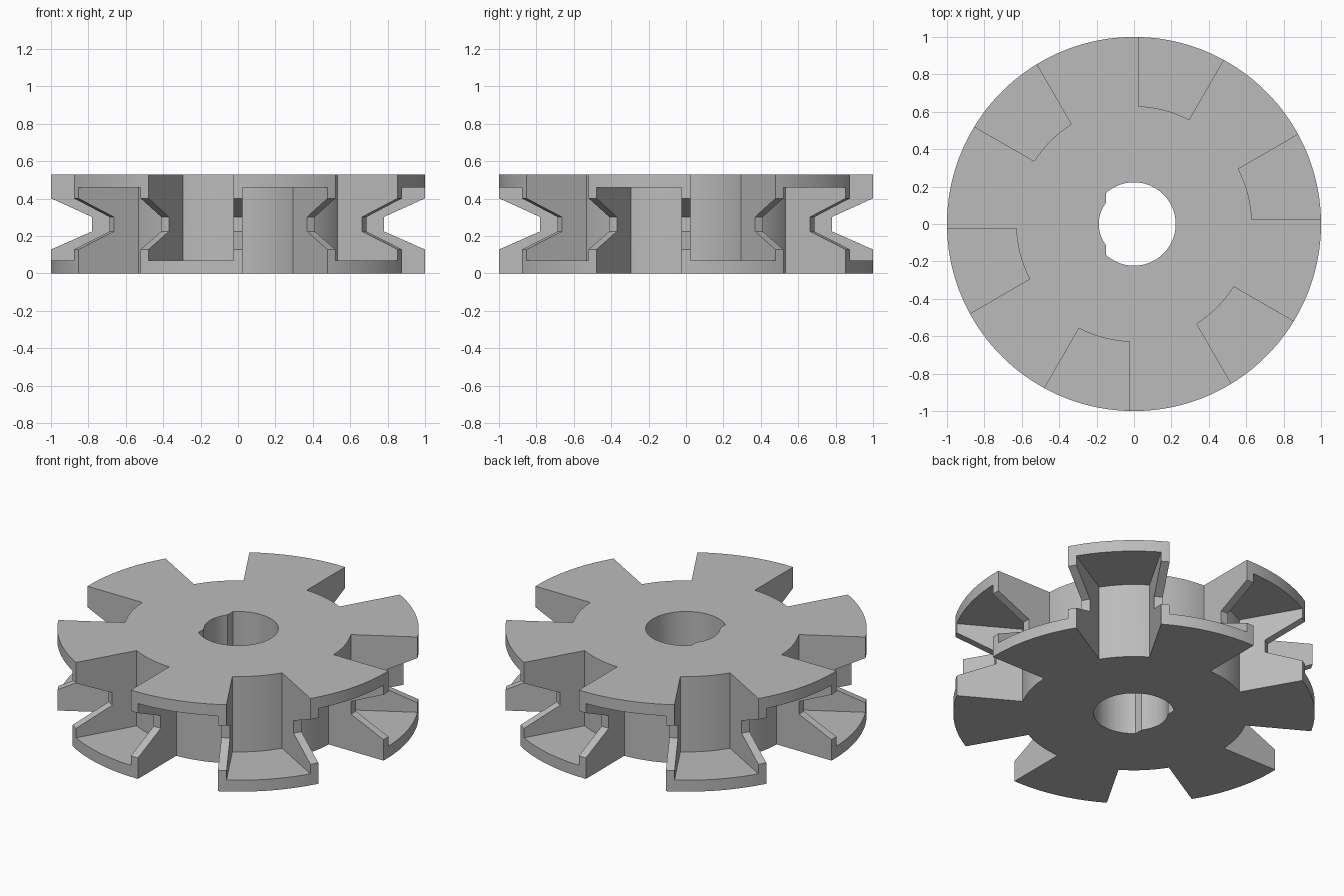
import bpy, bmesh, math

HEIGHT = 0.53
PLATE = 0.07        # thickness of the fins
HUB = 0.63          # radius of the solid core
RIB = 0.024         # half thickness of the radial ribs

cube = bpy.data.objects.get("Cube")
if cube:
    bpy.data.objects.remove(cube, do_unlink=True)

grey = bpy.data.materials.new("plain grey")
grey.use_nodes = True
colour = (0.5, 0.5, 0.5, 1)
grey.diffuse_color = colour
grey.node_tree.nodes["Principled BSDF"].inputs["Base Color"].default_value = colour


def polar(r, a):
    return r * math.cos(a), r * math.sin(a)


def arc(r, a, b, steps):
    return [polar(r, a + (b - a) * i / steps) for i in range(steps + 1)]


def prism(bm, outline, low, high):
    """Add a closed upright prism over a flat outline."""
    base = [bm.verts.new((x, y, low)) for x, y in outline]
    top = [bm.verts.new((x, y, high)) for x, y in outline]
    bm.faces.new(base[::-1])
    bm.faces.new(top)
    for i in range(len(base)):
        j = (i + 1) % len(base)
        bm.faces.new((base[i], base[j], top[j], top[i]))


def make_object(name, bm):
    bmesh.ops.recalc_face_normals(bm, faces=bm.faces)
    mesh = bpy.data.meshes.new(name)
    bm.to_mesh(mesh)
    bm.free()
    mesh.materials.append(grey)
    obj = bpy.data.objects.new(name, mesh)
    bpy.context.collection.objects.link(obj)
    return obj


# Wheel body: turned profile with a V groove around the rim
profile = [(0, 0), (1, 0), (1, 0.128), (0.78, 0.225),
           (0.78, 0.302), (1, 0.402), (1, HEIGHT), (0, HEIGHT)]
bm = bmesh.new()
verts = [bm.verts.new((r, 0, z)) for r, z in profile]
edges = [bm.edges.new(pair) for pair in zip(verts, verts[1:])]
bmesh.ops.spin(bm, geom=verts + edges, cent=(0, 0, 0), axis=(0, 0, 1),
               angle=math.tau, steps=180, use_merge=True)
bmesh.ops.remove_doubles(bm, verts=bm.verts, dist=1e-5)
wheel = make_object("slotted_wheel", bm)

# Pocket cutters: wedges alternately open at the top and at the bottom
bm = bmesh.new()
for k in range(12):
    start, end = math.radians(30 * k), math.radians(30 * k + 30)
    inner, outer = math.asin(RIB / HUB), math.asin(RIB / 1.1)
    outline = arc(HUB, end - inner, start + inner, 14)
    outline += arc(1.1, start + outer, end - outer, 14)
    if k % 2 == 0:
        prism(bm, outline, PLATE, HEIGHT + 0.1)
    else:
        prism(bm, outline, -0.1, HEIGHT - PLATE)
pockets = make_object("pocket_cutter", bm)

# Bore cutter: flat-sided hole with a smaller round relief in the flat
BORE, RELIEF, FLAT = 0.223, 0.188, 0.15
wide, narrow = math.acos(-FLAT / BORE), math.acos(-FLAT / RELIEF)
outline = arc(BORE, -wide, wide, 60)
outline += arc(RELIEF, narrow, math.tau - narrow, 24)
bm = bmesh.new()
prism(bm, outline, -0.1, HEIGHT + 0.1)
bore = make_object("bore_cutter", bm)

# Cut the wheel, then drop the cutters
bpy.context.view_layer.objects.active = wheel
wheel.select_set(True)
for cutter in (pockets, bore):
    cutter.hide_render = True
    mod = wheel.modifiers.new(cutter.name, "BOOLEAN")
    mod.operation = "DIFFERENCE"
    mod.solver = "EXACT"
    mod.object = cutter
    bpy.ops.object.modifier_apply(modifier=mod.name)
    bpy.data.objects.remove(cutter, do_unlink=True)

bpy.ops.object.shade_smooth_by_angle(angle=math.radians(20))
